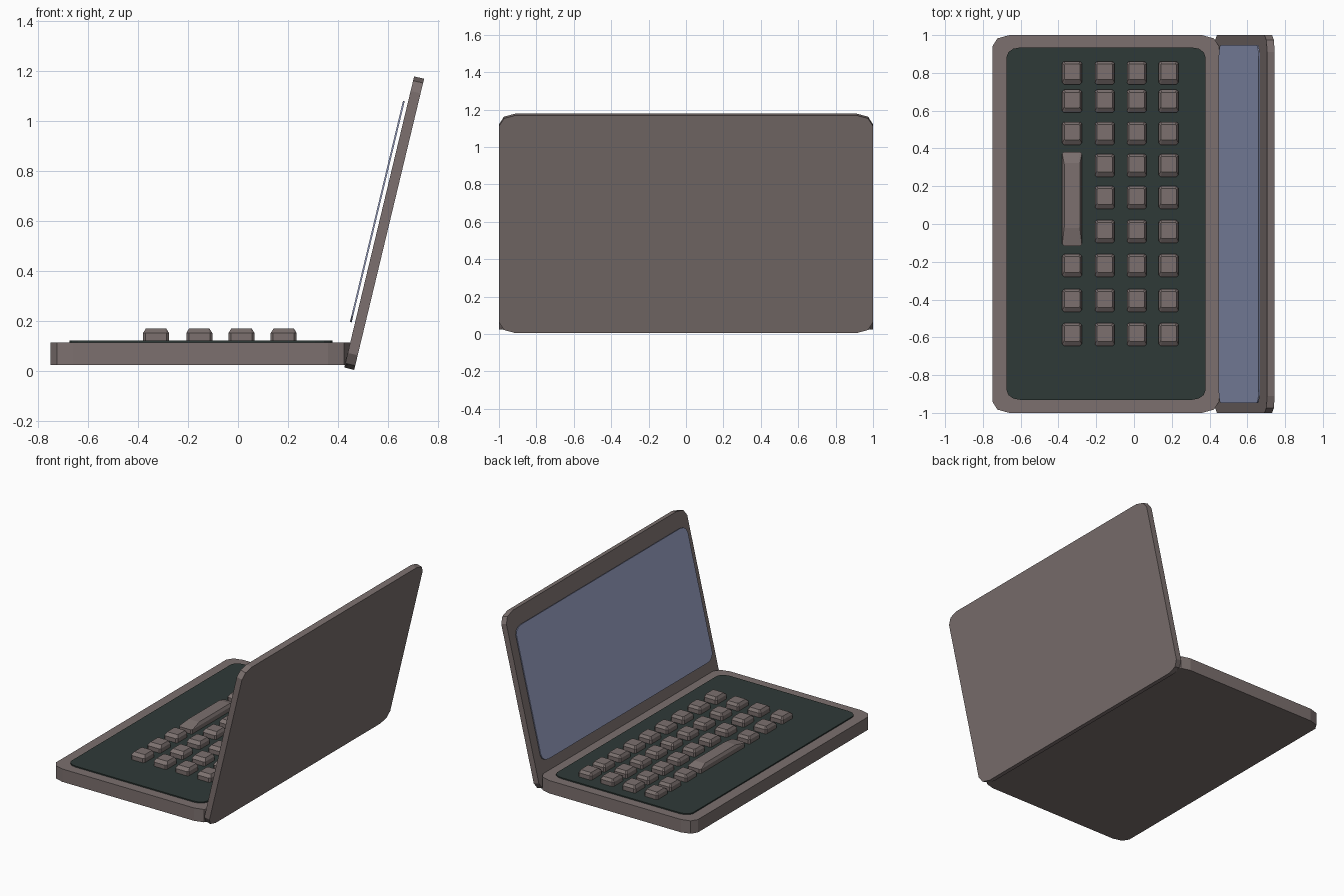
import bpy, bmesh, math

cube = bpy.data.objects.get("Cube")
if cube:
    bpy.data.objects.remove(cube, do_unlink=True)


def material(name, rgb):
    m = bpy.data.materials.new(name)
    m.use_nodes = True
    m.diffuse_color = (*rgb, 1)
    m.node_tree.nodes["Principled BSDF"].inputs["Base Color"].default_value = (*rgb, 1)
    return m


casing = material("warm grey casing", (0.20, 0.163, 0.158))
panel = material("dark green panel", (0.028, 0.042, 0.039))
glass = material("blue grey screen", (0.32, 0.36, 0.56))


def finish(name, bm, mat):
    bmesh.ops.recalc_face_normals(bm, faces=bm.faces)
    mesh = bpy.data.meshes.new(name)
    bm.to_mesh(mesh)
    bm.free()
    mesh.materials.append(mat)
    ob = bpy.data.objects.new(name, mesh)
    bpy.context.collection.objects.link(ob)
    return ob


def loft(bm, rings):
    """Skin a stack of closed outlines and cap both ends."""
    loops = [[bm.verts.new(p) for p in ring] for ring in rings]
    n = len(loops[0])
    for a, b in zip(loops, loops[1:]):
        for i in range(n):
            j = (i + 1) % n
            bm.faces.new((a[i], a[j], b[j], b[i]))
    bm.faces.new(loops[0][::-1])
    bm.faces.new(loops[-1])


def outline(x0, x1, y0, y1, z, rx, ry, seg):
    """Rectangle with elliptical corners."""
    pts = []
    corners = [(x1 - rx, y1 - ry), (x0 + rx, y1 - ry), (x0 + rx, y0 + ry), (x1 - rx, y0 + ry)]
    for k, (cx, cy) in enumerate(corners):
        for s in range(seg + 1):
            a = math.pi / 2 * (k + s / seg)
            pts.append((cx + rx * math.cos(a), cy + ry * math.sin(a), z))
    return pts


def slab(name, size, radius, seg, loc, mat, tilt=0):
    sx, sy, sz = (s / 2 for s in size)
    bm = bmesh.new()
    loft(bm, [outline(-sx, sx, -sy, sy, z, *radius, seg) for z in (-sz, sz)])
    ob = finish(name, bm, mat)
    ob.location = loc
    ob.rotation_euler.y = math.radians(tilt)
    return ob


# Body and keyboard panel
slab("base", (1.2, 2, 0.09), (0.09, 0.06), 2, (-0.15, 0, 0.07), casing)
slab("keyboard_panel", (1.053, 1.865, 0.012), (0.07, 0.05), 3, (-0.148, 0.002, 0.117), panel)

# Tilted lid and the screen in front of it
TILT = -76.5
slab("lid", (1.198, 2, 0.041), (0.06, 0.09), 2, (0.585, 0, 0.592), casing, TILT)
slab("screen", (0.91, 1.895, 0.007), (0.05, 0.07), 3, (0.5575, 0, 0.638), glass, TILT)


def key(name, x, y0, y1, back, front):
    """Key cap with a longer slope on its -y end."""
    bm = bmesh.new()
    w = 0.052
    loft(bm, [
        outline(x - w, x + w, y0, y1, 0.118, 0.01, 0.01, 1),
        outline(x - w, x + w, y0, y1, 0.152, 0.01, 0.01, 1),
        outline(x - w + 0.011, x + w - 0.011, y0 + front, y1 - back, 0.17, 0.005, 0.005, 1),
    ])
    finish(name, bm, casing)


# Keys in four columns, with the space bar replacing three of them
columns = [-0.328, -0.155, 0.014, 0.183]
rows = [0.80, 0.65, 0.48, 0.31, 0.14, -0.04, -0.22, -0.405, -0.585]
for c, x in enumerate(columns):
    for r, y in enumerate(rows):
        if c == 0 and 3 <= r <= 5:
            continue
        key(f"key_{c + 1}_{r + 1}", x, y - 0.061, y + 0.061, 0.014, 0.025)
key("space_bar", columns[0], -0.117, 0.382, 0.06, 0.095)
